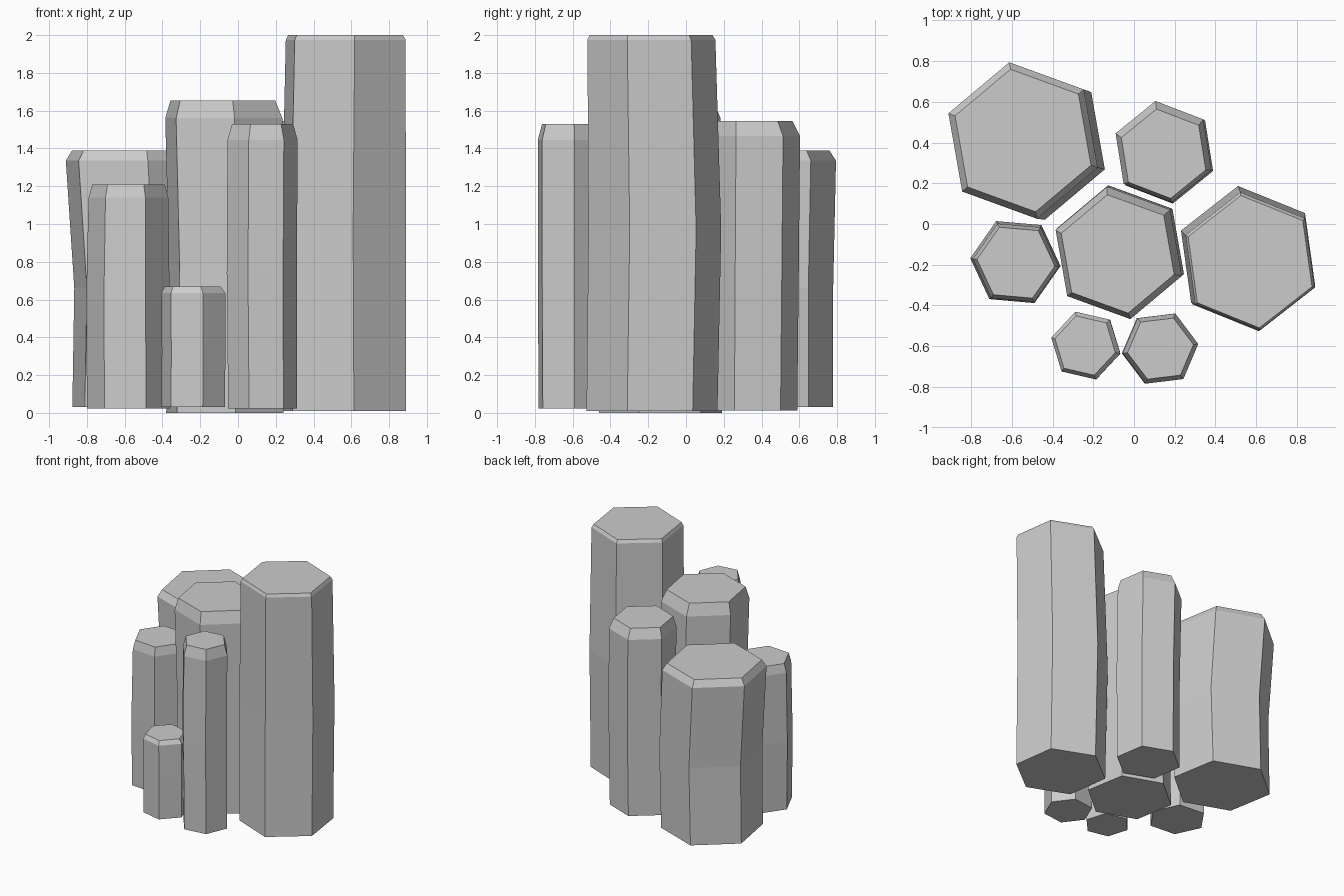
import bpy, bmesh, math

SIDES = 6


def column(name, angle, rings):
    """Faceted hexagonal column; each ring is (centre x, centre y, radius, height)."""
    bm = bmesh.new()
    loops = []
    for x, y, r, z in rings:
        loop = []
        for k in range(SIDES):
            a = math.radians(angle + k * 360 / SIDES)
            loop.append(bm.verts.new((x + r * math.cos(a), y + r * math.sin(a), z)))
        loops.append(loop)
    for low, high in zip(loops, loops[1:]):
        for k in range(SIDES):
            n = (k + 1) % SIDES
            bm.faces.new((low[k], low[n], high[n], high[k]))
    bm.faces.new(loops[0][::-1])
    bm.faces.new(loops[-1])
    bmesh.ops.recalc_face_normals(bm, faces=bm.faces[:])
    mesh = bpy.data.meshes.new(name)
    bm.to_mesh(mesh)
    bm.free()
    bpy.context.collection.objects.link(bpy.data.objects.new(name, mesh))


# Every column: base, slightly shifted waist, shoulder, inset flat top
column("back_left_column", 100, [
    (-0.52, 0.405, 0.38, 0.03), (-0.505, 0.40, 0.385, 0.66),
    (-0.545, 0.41, 0.39, 1.335), (-0.545, 0.41, 0.355, 1.39)])
column("back_column", 99, [
    (0.15, 0.345, 0.247, 0.012), (0.155, 0.35, 0.25, 0.75),
    (0.145, 0.355, 0.252, 1.465), (0.145, 0.345, 0.222, 1.545)])
column("centre_column", 100, [
    (-0.07, -0.135, 0.33, 0.0), (-0.06, -0.135, 0.325, 0.78),
    (-0.075, -0.142, 0.33, 1.56), (-0.08, -0.147, 0.295, 1.655)])
column("tall_right_column", 98, [
    (0.565, -0.18, 0.35, 0.01), (0.56, -0.165, 0.355, 0.97),
    (0.57, -0.183, 0.342, 1.975), (0.57, -0.185, 0.328, 2.0)])
column("left_column", 115, [
    (-0.58, -0.187, 0.22, 0.022), (-0.583, -0.187, 0.222, 0.58),
    (-0.58, -0.19, 0.212, 1.14), (-0.58, -0.19, 0.192, 1.21)])
column("short_front_column", 107, [
    (-0.237, -0.597, 0.172, 0.03), (-0.235, -0.597, 0.173, 0.34),
    (-0.237, -0.597, 0.174, 0.635), (-0.24, -0.597, 0.152, 0.668)])
column("front_column", 127, [
    (0.13, -0.612, 0.183, 0.022), (0.126, -0.612, 0.187, 0.74),
    (0.13, -0.612, 0.187, 1.445), (0.13, -0.612, 0.163, 1.53)])
